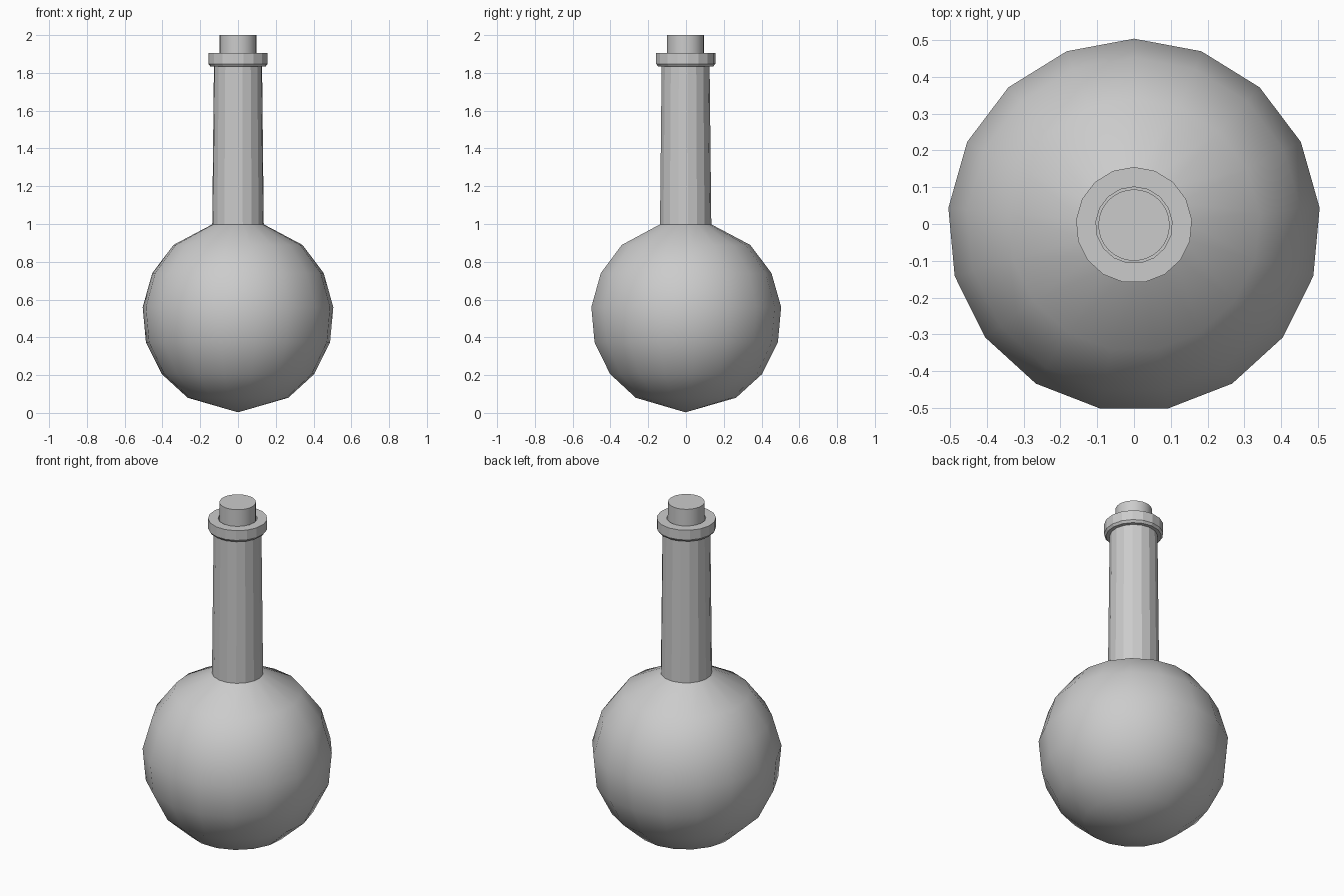
import bpy, bmesh, math

if "Cube" in bpy.data.objects:
    bpy.data.objects.remove(bpy.data.objects["Cube"])

SIDES = 17      # low-poly flask sides, one corner at the back
SHIFT_Y = -0.003


def lathe(name, profile, sides, smooth_below=-1.0):
    """Revolve (radius, z) points about z; radius 0 makes a pole."""
    bm = bmesh.new()
    rings = []
    for r, z in profile:
        if r == 0:
            rings.append([bm.verts.new((0, SHIFT_Y, z))])
            continue
        ring = []
        for i in range(sides):
            a = math.pi / 2 + 2 * math.pi * i / sides
            ring.append(bm.verts.new((r * math.cos(a), r * math.sin(a) + SHIFT_Y, z)))
        rings.append(ring)
    for lo, hi in zip(rings, rings[1:]):
        for i in range(sides):
            j = (i + 1) % sides
            if len(lo) == 1:
                vs = (lo[0], hi[j], hi[i])
            elif len(hi) == 1:
                vs = (lo[i], lo[j], hi[0])
            else:
                vs = (lo[i], lo[j], hi[j], hi[i])
            face = bm.faces.new(vs)
            face.smooth = max(v.co.z for v in vs) < smooth_below
    bmesh.ops.recalc_face_normals(bm, faces=bm.faces)
    # Keep the joint between bulb and neck crisp
    for e in bm.edges:
        if e.is_manifold and e.calc_face_angle() > math.radians(40):
            e.smooth = False
    mesh = bpy.data.meshes.new(name)
    bm.to_mesh(mesh)
    bm.free()
    obj = bpy.data.objects.new(name, mesh)
    bpy.context.collection.objects.link(obj)
    return obj


# Round bulb: profile follows a 17-sided circle, with a shallow cone underneath
R, CZ = 0.509, 0.513
bulb = [(0, 0.003)]
for k in range(7, 1, -1):
    a = 2 * math.pi * k / SIDES
    bulb.append((R * math.sin(a), CZ + R * math.cos(a)))

# Neck, lip collar and the bore the stopper sits in
neck = [(0.137, 0.998), (0.128, 1.835), (0.148, 1.835), (0.158, 1.848),
        (0.158, 1.905), (0.104, 1.905), (0.104, 1.05), (0, 1.05)]
lathe("flask", bulb + neck, SIDES, smooth_below=1.0)

# Round stopper
stopper = [(0, 1.75), (0.097, 1.75), (0.097, 2.0), (0, 2.0)]
lathe("stopper", stopper, 32, smooth_below=-1)
bpy.data.objects["stopper"].data.shade_smooth()
